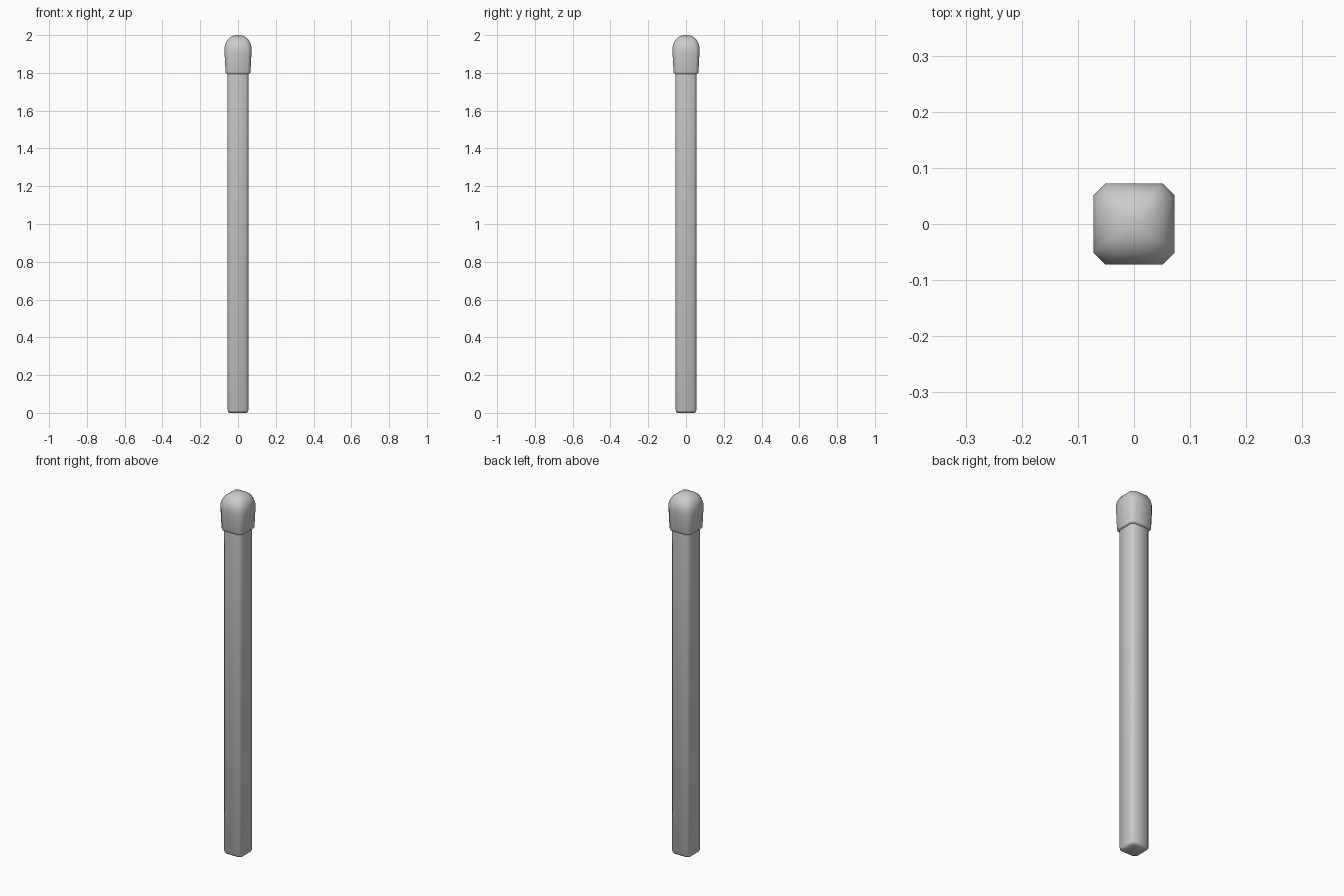
import bpy, bmesh

if "Cube" in bpy.data.objects:
    bpy.data.objects.remove(bpy.data.objects["Cube"])


def loft(name, rings):
    """Stack chamfered-square rings (z, half width, corner cut) into a closed solid."""
    bm = bmesh.new()
    loops = []
    for z, h, c in rings:
        k = h - c
        pts = [(h, -k), (h, k), (k, h), (-k, h), (-h, k), (-h, -k), (-k, -h), (k, -h)]
        loops.append([bm.verts.new((x, y, z)) for x, y in pts])
    for a, b in zip(loops, loops[1:]):
        for i in range(8):
            j = (i + 1) % 8
            bm.faces.new((a[i], a[j], b[j], b[i]))
    bm.faces.new(loops[0][::-1])
    bm.faces.new(loops[-1])
    bmesh.ops.recalc_face_normals(bm, faces=bm.faces)
    mesh = bpy.data.meshes.new(name)
    bm.to_mesh(mesh)
    bm.free()
    obj = bpy.data.objects.new(name, mesh)
    bpy.context.collection.objects.link(obj)
    bpy.ops.object.select_all(action='DESELECT')
    obj.select_set(True)
    bpy.context.view_layer.objects.active = obj
    bpy.ops.object.shade_smooth_by_angle(angle=1.0)
    return obj


# Square wooden stick with bevelled edges, running up into the head
loft("stick", [(0, 0.045, 0.010), (0.004, 0.051, 0.012), (0.013, 0.055, 0.0125),
               (1.85, 0.055, 0.0125)])

# Flared head with a rounded top
loft("match_head", [(1.793, 0.059, 0.013), (1.797, 0.064, 0.015), (1.804, 0.066, 0.016),
                    (1.90, 0.071, 0.020), (1.93, 0.072, 0.021), (1.955, 0.067, 0.021),
                    (1.978, 0.054, 0.019), (1.992, 0.036, 0.014), (1.998, 0.020, 0.008),
                    (2.0, 0.008, 0.003)])
